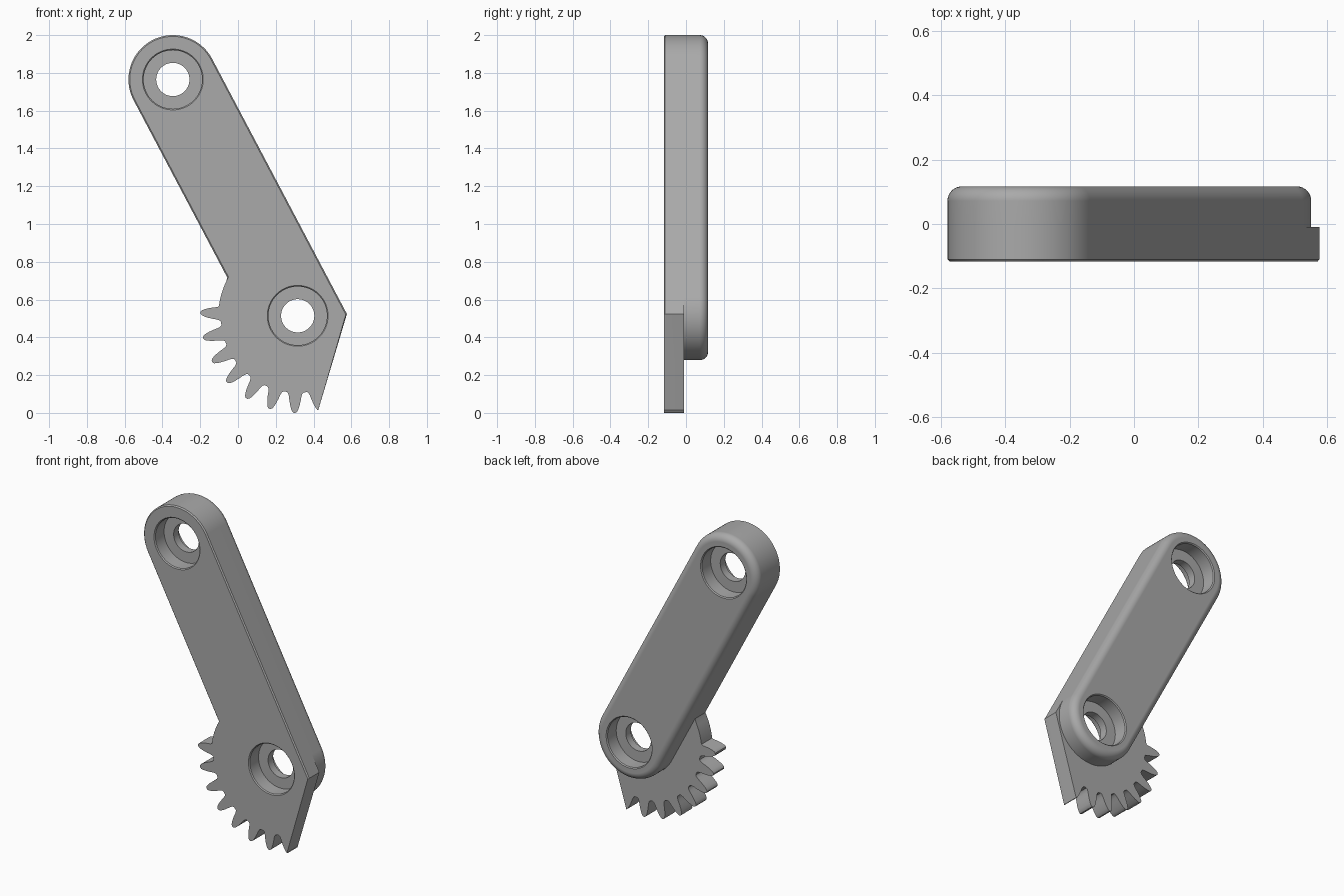
import bpy, bmesh
from math import sin, cos, pi, radians, atan2, degrees
from mathutils import Vector

cube = bpy.data.objects.get("Cube")
if cube:
    bpy.data.objects.remove(cube, do_unlink=True)

grey = bpy.data.materials.new("plain grey")
grey.use_nodes = True
grey.diffuse_color = (0.4, 0.4, 0.4, 1)
grey.node_tree.nodes["Principled BSDF"].inputs["Base Color"].default_value = (0.4, 0.4, 0.4, 1)

# Pivots in the x-z plane, arm direction and sideways direction
low = Vector((0.316, 0.514))
high = Vector((-0.345, 1.765))
along = (high - low).normalized()
side = Vector((along.y, -along.x))
RADIUS, HALF, STEP = 0.235, 0.117, -0.01


def polar(centre, r, angle):
    return centre + Vector((cos(angle), sin(angle))) * r


def cap(centre, r, start, steps=40):
    """Half circle, counter-clockwise from the start angle."""
    return [polar(centre, r, start + pi * i / steps) for i in range(steps + 1)]


def loft(name, rings):
    """Join equal outlines, each (y, points), into a closed solid."""
    bm = bmesh.new()
    loops = [[bm.verts.new((p.x, y, p.y)) for p in pts] for y, pts in rings]
    for a, b in zip(loops, loops[1:]):
        for i in range(len(a)):
            j = (i + 1) % len(a)
            bm.faces.new((a[i], a[j], b[j], b[i]))
    bm.faces.new(loops[0])
    bm.faces.new(loops[-1])
    bmesh.ops.recalc_face_normals(bm, faces=bm.faces)
    mesh = bpy.data.meshes.new(name)
    bm.to_mesh(mesh)
    bm.free()
    mesh.materials.append(grey)
    obj = bpy.data.objects.new(name, mesh)
    bpy.context.collection.objects.link(obj)
    return obj


side_angle = atan2(side.y, side.x)


def plate_outline(r):
    """Arm edge of half width r, running on into the toothed sector."""
    pts = [low + side * r - along * 0.113]
    pts += cap(high, r, side_angle)
    corner = low - side * r + along * 0.352
    pts.append(corner)
    # plain arc before the first tooth
    first, pitch, teeth = 178.2, 15, 8
    rel = low - side * RADIUS + along * 0.352 - low
    begin = degrees(atan2(rel.y, rel.x))
    for i in range(1, 9):
        pts.append(polar(low, 0.42, radians(begin + (173 - begin) * i / 8)))
    # tooth flank as (radius, half width)
    flank = [(0.407, 0.044), (0.413, 0.038), (0.428, 0.033), (0.45, 0.030),
             (0.475, 0.025), (0.495, 0.019), (0.508, 0.013), (0.514, 0.005)]
    for t in range(teeth):
        mid = radians(first + pitch * t)
        rise = flank[2:] if t == 0 else flank
        pts += [polar(low, q, mid - w / q) for q, w in rise]
        if t < teeth - 1:
            pts += [polar(low, q, mid + w / q) for q, w in reversed(flank)]
    # the last tooth is cut through its middle
    pts.append(polar(low, 0.511, radians(282.3)))
    return pts


def stadium(r):
    return cap(high, r, side_angle) + cap(low, r, side_angle + pi)


# Front plate with a fine chamfer along the arm
CHAMFER = 0.007
plate = loft("toothed_front_plate", [
    (-HALF, plate_outline(RADIUS - CHAMFER)),
    (-HALF + CHAMFER, plate_outline(RADIUS)),
    (STEP, plate_outline(RADIUS))])

# Rear arm with a rounded back edge
FILLET = 0.045
rings = [(STEP, stadium(RADIUS))]
for i in range(9):
    a = pi / 2 * i / 8
    rings.append((HALF - FILLET + FILLET * sin(a), stadium(RADIUS - FILLET + FILLET * cos(a))))
arm = loft("rounded_rear_arm", rings)

# Stepped bores through both pivots
bore = [(HALF + 0.01, 0.171), (HALF - 0.006, 0.155), (0.025, 0.155), (0.025, 0.088)]
bore = [(-y, r) for y, r in bore] + [(y, r) for y, r in reversed(bore)]
for n, centre in enumerate((low, high)):
    cutter = loft("bore_cutter", [
        (y, [polar(centre, r, 2 * pi * i / 64) for i in range(64)]) for y, r in bore])
    cutter.hide_render = True
    for part in (plate, arm):
        mod = part.modifiers.new("bore", 'BOOLEAN')
        mod.operation = 'DIFFERENCE'
        mod.solver = 'EXACT'
        mod.object = cutter
        bpy.context.view_layer.objects.active = part
        bpy.ops.object.modifier_apply(modifier=mod.name)
    bpy.data.objects.remove(cutter, do_unlink=True)

# Smooth curves, crisp edges, flat broad faces
for part in (plate, arm):
    bpy.ops.object.select_all(action='DESELECT')
    part.select_set(True)
    bpy.context.view_layer.objects.active = part
    bpy.ops.object.shade_smooth_by_angle(angle=radians(30))
    mod = part.modifiers.new("flat faces", 'WEIGHTED_NORMAL')
    mod.keep_sharp = True
